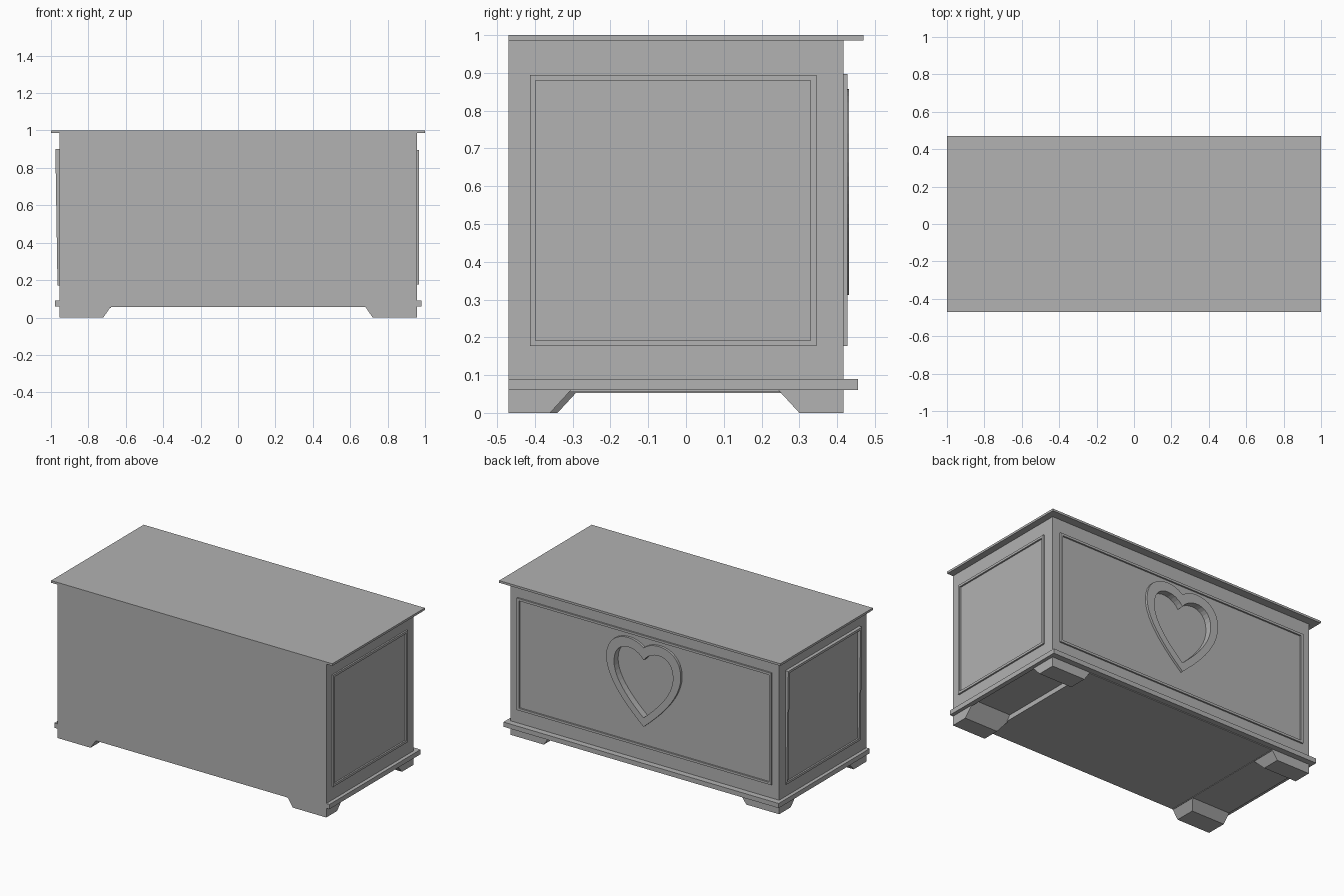
import bpy, bmesh
from math import radians
from mathutils import Vector, Matrix
from mathutils.geometry import interpolate_bezier

default = bpy.data.objects.get("Cube")
if default:
    bpy.data.objects.remove(default, do_unlink=True)

GREY = (0.445, 0.445, 0.445, 1)
paint = bpy.data.materials.new("plain_grey")
paint.use_nodes = True
paint.diffuse_color = GREY
paint.node_tree.nodes["Principled BSDF"].inputs["Base Color"].default_value = GREY


def finish(name, bm):
    bmesh.ops.recalc_face_normals(bm, faces=bm.faces)
    mesh = bpy.data.meshes.new(name)
    bm.to_mesh(mesh)
    bm.free()
    mesh.materials.append(paint)
    obj = bpy.data.objects.new(name, mesh)
    bpy.context.collection.objects.link(obj)
    return obj


def loft(name, rings, closed=False):
    """Join point rings in order; cap the ends, or close the loop into a ring solid."""
    bm = bmesh.new()
    loops = [[bm.verts.new(p) for p in ring] for ring in rings]
    pairs = list(zip(loops, loops[1:]))
    if closed:
        pairs.append((loops[-1], loops[0]))
    else:
        bm.faces.new(loops[0])
        bm.faces.new(loops[-1])
    n = len(loops[0])
    for a, b in pairs:
        for i in range(n):
            j = (i + 1) % n
            bm.faces.new((a[i], a[j], b[j], b[i]))
    return finish(name, bm)


def rect(u0, u1, v0, v1):
    return [(u0, v0), (u1, v0), (u1, v1), (u0, v1)]


def box(name, x, y, z):
    return loft(name, [[(u, v, h) for u, v in rect(*x, *y)] for h in z])


def ring_solid(name, outer, inner, d0, d1, place):
    """Flat ring between two outlines, from depth d0 to d1."""
    layers = [(outer, d0), (outer, d1), (inner, d1), (inner, d0)]
    return loft(name, [[place(u, v, d) for u, v in o] for o, d in layers], True)


def heart(notch, h1, h2, side, h3, h4, tip):
    """Symmetric heart outline from two curves for one half."""
    half = []
    for knots in ((notch, h1, h2, side), (side, h3, h4, tip)):
        pts = interpolate_bezier(*[Vector(k) for k in knots], 13)
        half += [(p.x, p.y) for p in pts[:-1]]
    half.append(tip)
    return half + [(-x, z) for x, z in reversed(half[1:-1])]


def on_back(u, v, d):
    return (u, d, v)


def on_side(u, v, d):
    return (d, u, v)


# Chest body, bottom and lid
body = box("chest_body", (-0.955, 0.957), (-0.47, 0.417), (0.085, 0.99))
box("bottom_panel", (-0.69, 0.69), (-0.47, 0.417), (0.055, 0.09))
box("bottom_side_panel", (-0.955, -0.68), (-0.47, 0.417), (0.052, 0.09))
box("lid", (-1, 1), (-0.47, 0.47), (0.986, 1))

# Heart moulding with a sunken centre
outer = heart((0, 0.82), (0.08, 0.89), (0.265, 0.87), (0.265, 0.70),
              (0.265, 0.55), (0.1, 0.40), (0, 0.312))
inner = heart((0, 0.74), (0.05, 0.82), (0.21, 0.83), (0.21, 0.68),
              (0.21, 0.56), (0.08, 0.44), (0, 0.37))
cutter = loft("heart_cutter", [[on_back(u, v, d) for u, v in inner] for d in (0.39, 0.5)])
cutter.hide_render = True
cut = body.modifiers.new("heart_recess", "BOOLEAN")
cut.object = cutter
cut.operation = "DIFFERENCE"
cut.solver = "EXACT"
bpy.context.view_layer.objects.active = body
bpy.ops.object.modifier_apply(modifier=cut.name)
bpy.data.objects.remove(cutter, do_unlink=True)
ring_solid("heart_moulding", outer, inner, 0.41, 0.432, on_back)


# Thin raised panel frames
def frame(name, u0, u1, v0, v1, d0, d1, place):
    w = 0.015
    return ring_solid(name, rect(u0, u1, v0, v1),
                      rect(u0 + w, u1 - w, v0 + w, v1 - w), d0, d1, place)


frame("long_panel_frame", -0.905, 0.905, 0.177, 0.897, 0.41, 0.427, on_back)
frame("left_panel_frame", -0.413, 0.345, 0.177, 0.895, 0.95, 0.967, on_side)
tilted = frame("right_panel_frame", -0.395, 0.355, 0.17, 0.9, -0.965, -0.94, on_side)
pivot = Matrix.Translation((-0.965, 0, 0.17))
tilted.data.transform(pivot @ Matrix.Rotation(radians(-0.9), 4, "Y") @ pivot.inverted())

# Base trim on three sides
trim_z = (0.06, 0.09)
box("back_trim", (-0.978, 0.98), (0.41, 0.455), trim_z)
box("left_trim", (0.95, 0.98), (-0.47, 0.455), trim_z)
box("right_trim", (-0.978, -0.95), (-0.47, 0.455), trim_z)

# Four feet, flaring inward towards the top
for side, sx in (("left", 1), ("right", -1)):
    for end, y_out, y_in, flare in (("front", -0.47, -0.36 if sx > 0 else -0.34, 0.08),
                                    ("back", 0.417, 0.30, -0.08)):
        x_out = 0.957 if sx > 0 else 0.955
        low = rect(sx * x_out, sx * 0.72, y_out, y_in)
        high = rect(sx * x_out, sx * 0.66, y_out, y_in + flare)
        loft(f"{end}_{side}_foot", [[(x, y, 0) for x, y in low],
                                    [(x, y, 0.087) for x, y in high]])
